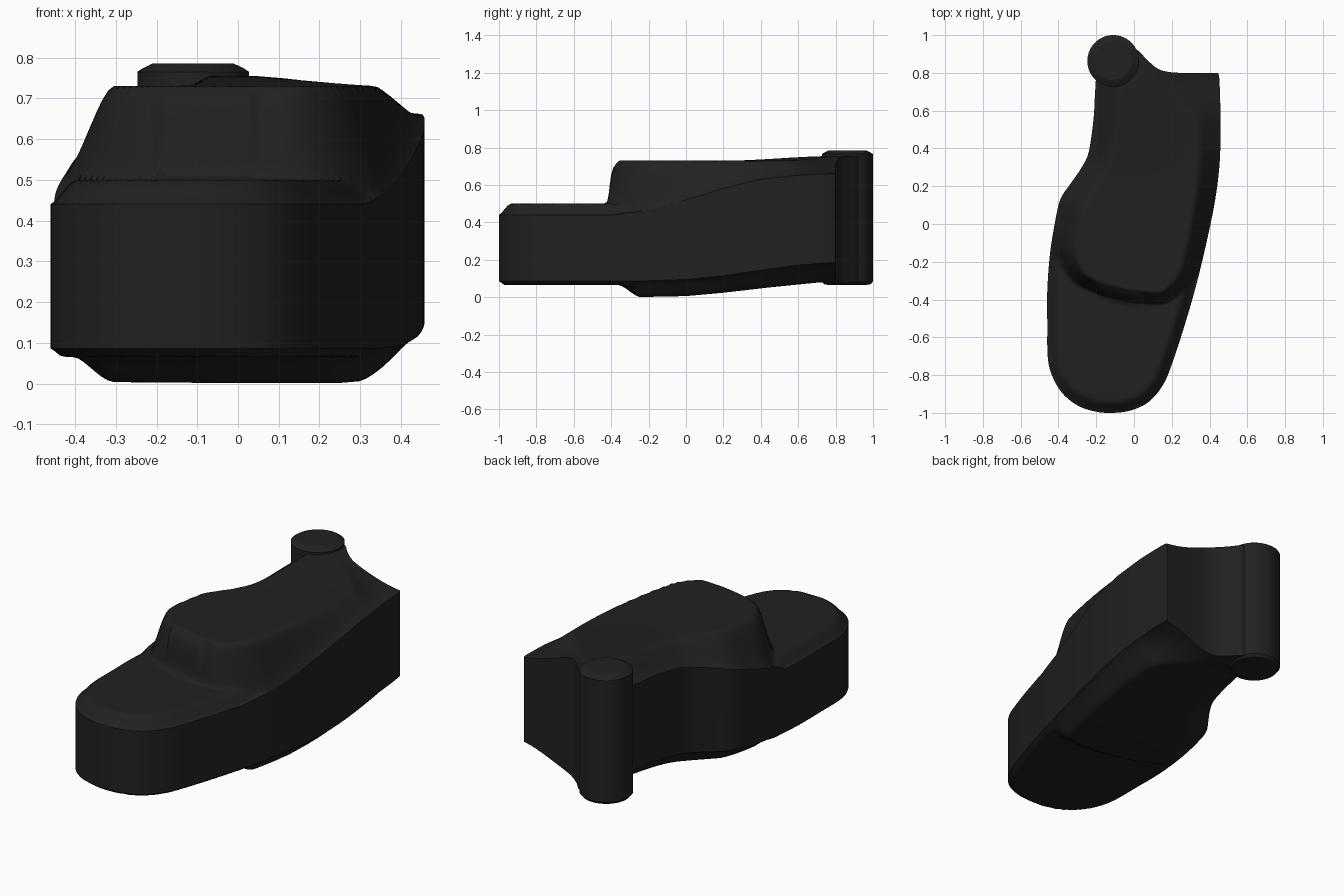
import bpy, bmesh
from math import cos, sin, tau, hypot
from mathutils import Vector
from mathutils.kdtree import KDTree

if "Cube" in bpy.data.objects:
    bpy.data.objects.remove(bpy.data.objects["Cube"])


def clamp(t):
    return max(0.0, min(1.0, t))


def smooth(t):
    t = clamp(t)
    return t * t * (3 - 2 * t)


def lerp_table(table, v):
    if v <= table[0][0]:
        return table[0][1]
    for (a, p), (b, q) in zip(table, table[1:]):
        if v <= b:
            return p + (q - p) * (v - a) / (b - a)
    return table[-1][1]


def spline(pts, n):
    p = [Vector(pts[0])] + [Vector(q) for q in pts] + [Vector(pts[-1])]
    out = []
    for i in range(1, len(p) - 2):
        a, b, c, d = p[i - 1:i + 3]
        for k in range(n):
            t = k / n
            out.append(0.5 * (2 * b + (c - a) * t + (2 * a - 5 * b + 4 * c - d) * t * t
                              + (3 * b - a - 3 * c + d) * t ** 3))
    return out + [p[-1]]


# Outline seen from above: the two long sides with round nose, then the back
sides = [(-.2, .80), (-.207, .68), (-.215, .55), (-.24, .38), (-.28, .295), (-.335, .215),
         (-.39, .13), (-.42, 0), (-.445, -.16), (-.459, -.35), (-.459, -.53), (-.457, -.7),
         (-.435, -.8), (-.38, -.895), (-.3, -.96), (-.205, -.993), (-.11, -1), (-.01, -.985),
         (.08, -.94), (.155, -.85), (.205, -.73), (.27, -.53), (.333, -.31), (.39, -.07),
         (.43, .13), (.454, .33), (.458, .55), (.452, .765), (.442, .80)]
back = [(.442, .80), (.3, .8), (.2, .803), (.13, .82), (.07, .868), (.01, .925), (-.08, .93)]
outline = spline(sides, 5) + spline(back, 5)[1:]

wall = spline(sides, 40)
tree = KDTree(len(wall))
for i, p in enumerate(wall):
    tree.insert((p.x, p.y, 0), i)
tree.balance()

# Height tables along the length
TOP_EDGE = [(-.4, .44), (-.2, .465), (0, .52), (.2, .582), (.4, .63), (.6, .652), (.8, .662)]
LOW_EDGE = [(-.3, .086), (-.2, .088), (0, .095), (.2, .115), (.4, .145), (.6, .173), (.8, .187)]
BELLY = [(-.25, .001), (0, .006), (.2, .024), (.45, .053), (.7, .078), (.8, .08)]
STEP = [(-.46, -.22), (-.38, -.27), (-.25, -.34), (-.1, -.39), (.05, -.415), (.2, -.415), (.35, -.385)]
STEP = [(p.x, p.y) for p in spline(STEP, 8)]
RISE = [(-.03, 0), (-.005, .05), (.012, .65), (.025, .85), (.06, 1)]


def edge_distance(x, y):
    d = tree.find((x, y, 0))[2]
    return 0.0 if d < .003 else d


def bevel(d, w):
    t = clamp(d / w)
    return .5 * t + .5 * smooth(t)


def bevel_width(x, y):
    # left side even; right side narrow in front, fanning out at the back
    right = .095 + .03 * clamp((y + .1) / .6) + .2 * smooth((y - .52) / .26)
    return .13 + (right - .13) * smooth((x - .03) / .1)


def top_z(x, y, d):
    s = y - lerp_table(STEP, x)
    low = .44 + .06 * bevel(d, .06)
    edge = lerp_table(TOP_EDGE, y)
    crown = .73 + .025 * smooth((y - .2) / .6) * clamp((.34 - x) / .3)
    r = .26                                    # rounds the platform's front corners
    e = min(d, r - hypot(max(r - d, 0), max(r - s - .07, 0))) if d < r else min(d, s + .15)
    if s > .25:
        e = d
    high = edge + (crown - edge) * bevel(max(e, 0), bevel_width(x, y))
    return low + max(high - low, 0) * lerp_table(RISE, s)


def bottom_z(x, y, d):
    edge = lerp_table(LOW_EDGE, y)
    flat = edge + (.065 - edge) * bevel(d, .03)
    belly = edge + (lerp_table(BELLY, y) - edge) * bevel(d, bevel_width(x, y))
    return flat + (belly - flat) * smooth((y - lerp_table(STEP, x) - .05) / .13)


black = bpy.data.materials.new("black_plastic")
black.diffuse_color = (.015, .015, .015, 1)
black.use_nodes = True
black.node_tree.nodes["Principled BSDF"].inputs["Base Color"].default_value = black.diffuse_color


def finish(name, bm):
    mesh = bpy.data.meshes.new(name)
    bm.to_mesh(mesh)
    bm.free()
    ob = bpy.data.objects.new(name, mesh)
    bpy.context.collection.objects.link(ob)
    mesh.materials.append(black)


def soften(bm, is_sharp):
    bmesh.ops.recalc_face_normals(bm, faces=bm.faces[:])
    bm.normal_update()
    for f in bm.faces:
        f.smooth = True
    for e in bm.edges:
        e.smooth = not is_sharp(e)


def body_sharp(e):
    walls = [abs(f.normal.z) < .001 for f in e.link_faces]
    return any(walls) and e.calc_face_angle(0) > (.5 if all(walls) else .3)


# Main body: gridded outline, extruded, then top and underside shaped
bm = bmesh.new()
bm.faces.new([bm.verts.new((p.x, p.y, 0)) for p in outline])


def cut(co, no):
    bmesh.ops.bisect_plane(bm, geom=bm.verts[:] + bm.edges[:] + bm.faces[:],
                           plane_co=co, plane_no=no, dist=1e-5)


y = -.9913
while y < .92:
    cut((0, y, 0), (0, 1, 0))
    y += .006 if -.46 < y < -.2 else .0187
x = -.4517
while x < .45:
    cut((x, 0, 0), (1, 0, 0))
    x += .0147
lower = bm.verts[:]
new = bmesh.ops.extrude_face_region(bm, geom=bm.faces[:], use_keep_orig=True)["geom"]
upper = [g for g in new if isinstance(g, bmesh.types.BMVert)]
for verts, height in ((lower, bottom_z), (upper, top_z)):
    for v in verts:
        v.co.z = height(v.co.x, v.co.y, edge_distance(v.co.x, v.co.y))
soften(bm, body_sharp)
finish("body", bm)

# Round post at the back with chamfered ends
bm = bmesh.new()
profile = [(.1, .065), (.125, .07), (.137, .085), (.137, .765), (.125, .773), (.1, .785)]
n = 64
rings = [[bm.verts.new((-.11 + r * cos(tau * i / n), .863 + r * sin(tau * i / n), z))
          for i in range(n)] for r, z in profile]
for a, b in zip(rings, rings[1:]):
    for i in range(n):
        j = (i + 1) % n
        bm.faces.new((a[i], a[j], b[j], b[i]))
bm.faces.new(rings[0])
bm.faces.new(rings[-1])
soften(bm, lambda e: e.calc_face_angle(0) > .4)
finish("back_post", bm)
